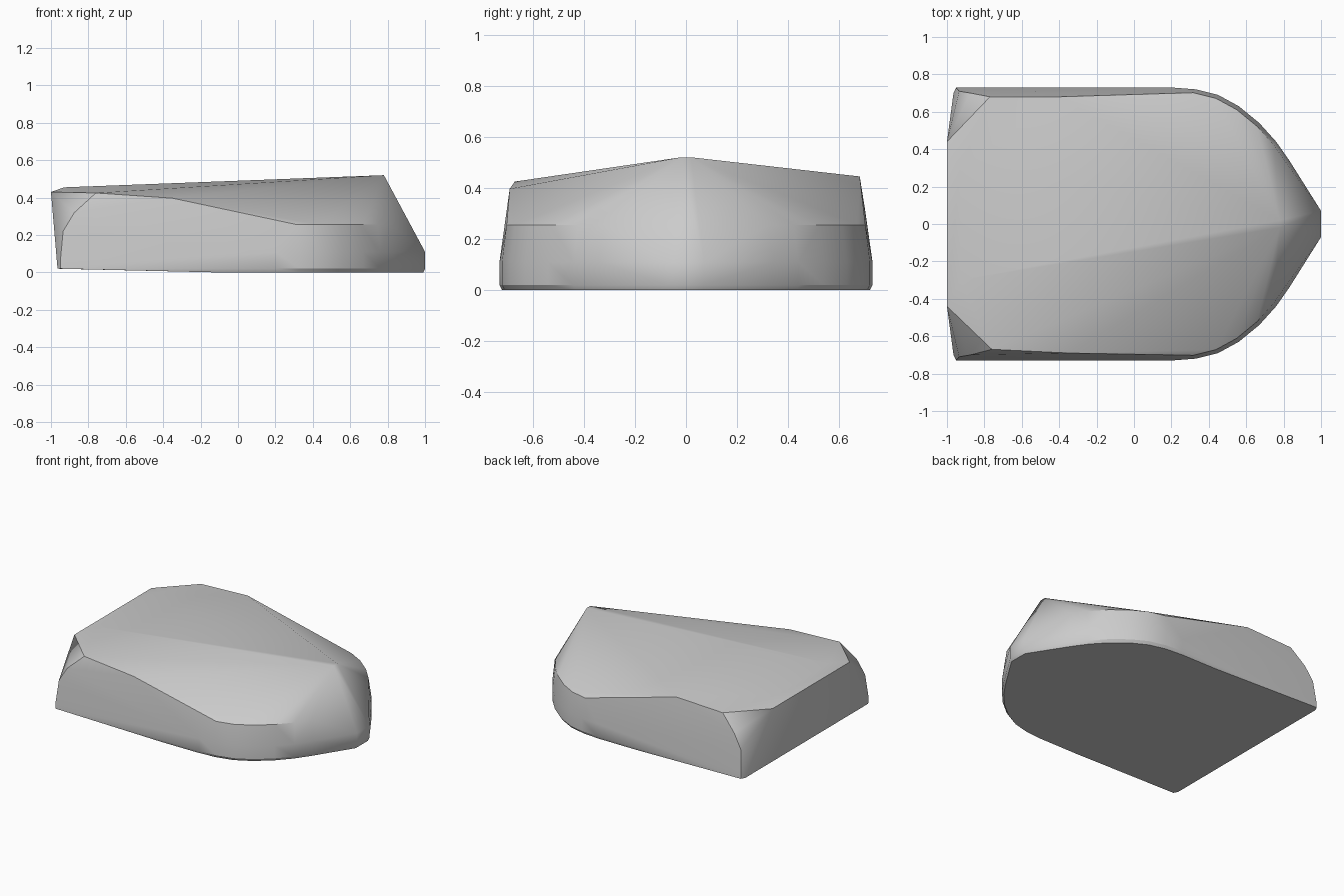
import bpy, bmesh, math

cube = bpy.data.objects.get("Cube")
if cube:
    bpy.data.objects.remove(cube)

# Half outline of the rounded front end, from the straight side to the tip
ARC = [(0.2, 0.73), (0.33, 0.72), (0.45, 0.69), (0.56, 0.63),
       (0.67, 0.54), (0.76, 0.44), (0.83, 0.34)]
TIP = (1.0, 0.07)

points = []


def pair(x, y, z):
    """Add a point and its mirror image across the centre line."""
    points.extend([(x, y, z), (x, -y, z)])


# Rounded wall: underside bevel, vertical lower band, leaning upper band
for x, y in ARC + [TIP]:
    pair(x - 0.01, y * 0.985, 0.0)
    pair(x, y, 0.02)
    pair(x, y, 0.11)
for x, y in ARC[1:]:
    pair(x - 0.012, y - 0.018, 0.255)

# Underside rising a little towards the rear
pair(-0.1, 0.72, 0.0)
pair(-0.965, 0.7, 0.02)
pair(-0.95, 0.73, 0.02)
pair(-0.95, 0.727, 0.06)

# Rear corners and upper rear edge
pair(-0.935, 0.71, 0.22)
pair(-0.875, 0.7, 0.32)
pair(-1.0, 0.44, 0.43)
pair(-0.93, 0.3, 0.455)

# Shoulders, slightly uneven from side to side
points += [(-0.76, -0.67, 0.425), (-0.35, -0.69, 0.397),
           (-0.77, 0.68, 0.43), (-0.4, 0.68, 0.445)]

# Peak
pair(0.78, 0.02, 0.52)

# Wrap the points in a faceted shell
bm = bmesh.new()
for p in points:
    bm.verts.new(p)
result = bmesh.ops.convex_hull(bm, input=bm.verts)
loose = {g for g in result["geom_interior"] + result["geom_unused"]
         if isinstance(g, bmesh.types.BMVert)}
bmesh.ops.delete(bm, geom=list(loose), context="VERTS")
bmesh.ops.dissolve_limit(bm, angle_limit=math.radians(1),
                         verts=bm.verts, edges=bm.edges)
bmesh.ops.recalc_face_normals(bm, faces=bm.faces)
mesh = bpy.data.meshes.new("wedge_body")
bm.to_mesh(mesh)
bm.free()

body = bpy.data.objects.new("wedge_body", mesh)
bpy.context.collection.objects.link(body)

# Plain grey surface
grey = bpy.data.materials.new("light_grey")
grey.use_nodes = True
colour = (0.6, 0.6, 0.6, 1)
grey.diffuse_color = colour
grey.node_tree.nodes["Principled BSDF"].inputs["Base Color"].default_value = colour
mesh.materials.append(grey)

bpy.context.view_layer.objects.active = body
body.select_set(True)
bpy.ops.object.shade_smooth_by_angle(angle=math.radians(30))
